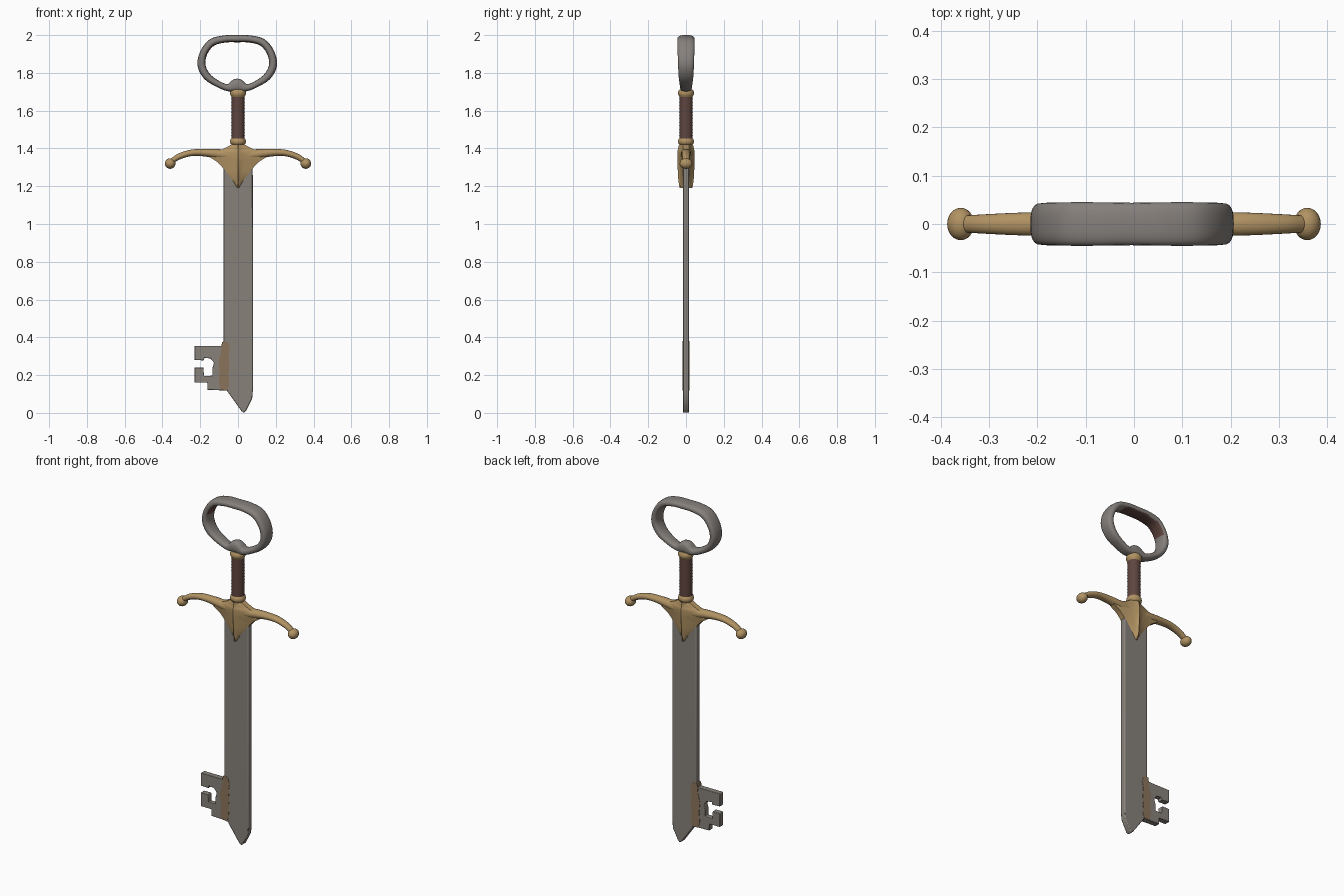
import bpy, bmesh, math
from mathutils import Vector

if "Cube" in bpy.data.objects:
    bpy.data.objects.remove(bpy.data.objects["Cube"])


def material(name, rgb):
    m = bpy.data.materials.new(name)
    m.diffuse_color = (*rgb, 1)
    m.use_nodes = True
    m.node_tree.nodes["Principled BSDF"].inputs["Base Color"].default_value = m.diffuse_color
    return m


STEEL = material("blade steel", (0.245, 0.222, 0.195))
IRON = material("bow grey", (0.235, 0.215, 0.2))
GOLD = material("aged gold", (0.44, 0.29, 0.125))
LEATHER = material("brown leather", (0.115, 0.06, 0.05))
RUST = material("rust brown", (0.26, 0.175, 0.105))


def finish(name, bm, mats, angle=40):
    bmesh.ops.recalc_face_normals(bm, faces=bm.faces)
    me = bpy.data.meshes.new(name)
    bm.to_mesh(me)
    bm.free()
    ob = bpy.data.objects.new(name, me)
    bpy.context.collection.objects.link(ob)
    for m in mats:
        me.materials.append(m)
    bpy.ops.object.select_all(action='DESELECT')
    ob.select_set(True)
    bpy.context.view_layer.objects.active = ob
    bpy.ops.object.shade_smooth_by_angle(angle=math.radians(angle))
    return ob


def loft(rings, closed=False):
    """Skin a list of equal point rings; cap the ends unless closed."""
    bm = bmesh.new()
    vs = [[bm.verts.new(p) for p in r] for r in rings]
    n = len(vs[0])
    for i in range(len(vs) if closed else len(vs) - 1):
        a, b = vs[i], vs[(i + 1) % len(vs)]
        for j in range(n):
            k = (j + 1) % n
            bm.faces.new((a[j], a[k], b[k], b[j]))
    if not closed:
        bm.faces.new(vs[0])
        bm.faces.new(vs[-1])
    return bm


def smooth_path(pts, closed, steps=5):
    """Catmull-Rom through points of any dimension."""
    n, out = len(pts), []
    get = (lambda i: pts[i % n]) if closed else (lambda i: pts[max(0, min(n - 1, i))])
    for i in range(n if closed else n - 1):
        for s in range(steps):
            t = s / steps
            out.append([0.5 * (2 * b + (c - a) * t + (2 * a - 5 * b + 4 * c - d) * t * t
                               + (3 * b - a - 3 * c + d) * t ** 3)
                        for a, b, c, d in zip(get(i - 1), get(i), get(i + 1), get(i + 2))])
    if not closed:
        out.append(list(pts[-1]))
    return out


def sweep(path, closed=False, power=1.0, sides=20):
    """Path of (x, z, in-plane half size, y half size) in the xz plane."""
    n, rings = len(path), []
    for i, (x, z, r, d) in enumerate(path):
        a = path[(i - 1) % n] if closed else path[max(i - 1, 0)]
        b = path[(i + 1) % n] if closed else path[min(i + 1, n - 1)]
        t = Vector((b[0] - a[0], 0, b[1] - a[1])).normalized()
        nor = Vector((-t.z, 0, t.x))
        ring = []
        for k in range(sides):
            u = 2 * math.pi * k / sides
            c, s = math.cos(u), math.sin(u)
            c, s = (math.copysign(abs(v) ** power, v) for v in (c, s))
            ring.append(Vector((x, 0, z)) + nor * r * c + Vector((0, d * s, 0)))
        rings.append(ring)
    return loft(rings, closed)


def lathe(name, profile, mat, sides=28):
    rings = [[(r * math.cos(2 * math.pi * k / sides), r * math.sin(2 * math.pi * k / sides), z)
              for k in range(sides)] for r, z in profile]
    return finish(name, loft(rings), [mat])


def plate(name, pts, half, mat, bevel=0.0):
    bm = bmesh.new()
    f = bm.faces.new([bm.verts.new((x, -half, z)) for x, z in pts])
    res = bmesh.ops.extrude_face_region(bm, geom=[f])
    bmesh.ops.translate(bm, vec=(0, 2 * half, 0),
                        verts=[v for v in res["geom"] if isinstance(v, bmesh.types.BMVert)])
    ob = finish(name, bm, [mat], 30)
    if bevel:
        mod = ob.modifiers.new("bevel", 'BEVEL')
        mod.width, mod.segments = bevel, 2
    return ob


# Blade with off-centre tip
plate("blade", [(-0.078, 1.37), (-0.078, 0.16), (-0.055, 0.112), (0.018, 0.01), (0.03, 0.0),
                (0.042, 0.01), (0.075, 0.075), (0.079, 0.125), (0.078, 1.37)], 0.017, STEEL, 0.005)

# Key bit with its open cross-shaped slot
plate("key_bit", [(-0.23, 0.355), (-0.23, 0.28), (-0.18, 0.278), (-0.178, 0.292), (-0.145, 0.288),
                  (-0.127, 0.265), (-0.136, 0.235), (-0.136, 0.197), (-0.18, 0.195), (-0.183, 0.24),
                  (-0.23, 0.24), (-0.23, 0.16), (-0.162, 0.16), (-0.162, 0.122), (-0.05, 0.118),
                  (-0.05, 0.355)], 0.0165, STEEL, 0.003)

# Rust brown seam where bit and blade meet
plate("bit_seam", [(-0.085, 0.375), (-0.07, 0.38), (-0.052, 0.372), (-0.042, 0.34), (-0.05, 0.3),
                   (-0.045, 0.25), (-0.05, 0.2), (-0.046, 0.15), (-0.058, 0.118), (-0.092, 0.122),
                   (-0.102, 0.16), (-0.097, 0.21), (-0.103, 0.27), (-0.09, 0.32)], 0.0185, RUST)

# Guard centre: ridged wedge running down to a point
rings = []
for z, w, d in smooth_path([(1.19, 0.004, 0.034), (1.23, 0.03, 0.04), (1.265, 0.058, 0.043),
                            (1.30, 0.083, 0.044), (1.33, 0.112, 0.045), (1.355, 0.15, 0.045),
                            (1.38, 0.15, 0.045), (1.395, 0.085, 0.043), (1.42, 0.036, 0.037)], False, 3):
    half = [(w, 0.016), (0.7 * w, 0.021), (0.35 * w, 0.029), (0.12 * w, 0.8 * d), (0, d)]
    q = half + [(-x, y) for x, y in half[-2::-1]]
    rings.append([(x, y, z) for x, y in q] + [(x, -y, z) for x, y in reversed(q)])
finish("guard_centre", loft(rings), [GOLD], 50)

# Guard arms with ball ends
for side, name in ((-1, "left"), (1, "right")):
    arm = smooth_path([(0.02, 1.36, 0.03, 0.03), (0.1, 1.37, 0.026, 0.028), (0.18, 1.378, 0.02, 0.025),
                       (0.25, 1.376, 0.017, 0.023), (0.31, 1.358, 0.016, 0.02),
                       (0.345, 1.336, 0.014, 0.018), (0.36, 1.32, 0.014, 0.018)], False)
    finish(name + "_guard_arm", sweep([(side * p[0], *p[1:]) for p in arm]), [GOLD])
    bm = bmesh.new()
    bmesh.ops.create_uvsphere(bm, u_segments=24, v_segments=14, radius=0.028)
    for v in bm.verts:
        v.co = (v.co.x + side * 0.359, v.co.y * 1.2, v.co.z + 1.32)
    finish(name + "_guard_ball", bm, [GOLD])

# Grip with wrapped ridges, and the collars at both ends
wrap = [(0.036 if i % 2 else 0.034, 1.44 + 0.25 * i / 28) for i in range(29)]
lathe("grip", wrap, LEATHER)
lathe("lower_collar", [(0.034, 1.395), (0.033, 1.42), (0.04, 1.426), (0.042, 1.436),
                       (0.04, 1.447), (0.034, 1.455)], GOLD)
lathe("upper_collar", [(0.034, 1.672), (0.039, 1.68), (0.043, 1.69), (0.041, 1.702),
                       (0.034, 1.712)], GOLD)

# Rounded bow at the top; the underside of its top is brown
right = [(0.05, 1.722, 0.019, 0.031), (0.105, 1.743, 0.017, 0.034), (0.16, 1.782, 0.02, 0.039),
         (0.189, 1.84, 0.021, 0.042), (0.178, 1.905, 0.02, 0.044), (0.135, 1.96, 0.02, 0.045),
         (0.07, 1.979, 0.019, 0.045)]
bow = [(0, 1.735, 0.035, 0.032)] + right + [(0, 1.981, 0.019, 0.044)]
bow += [(-x, *rest) for x, *rest in reversed(right)]
bm = sweep([(p[0] - 0.004, *p[1:]) for p in smooth_path(bow, True)], True, 0.75, 24)
bmesh.ops.recalc_face_normals(bm, faces=bm.faces)
for f in bm.faces:
    c = f.calc_center_median()
    inward = (Vector((0, 0, 1.86)) - c).normalized()
    if c.z > 1.89 and c.x < 0.09 and f.normal.dot(inward) > 0.6:
        f.material_index = 1
finish("bow_ring", bm, [IRON, LEATHER], 60)
